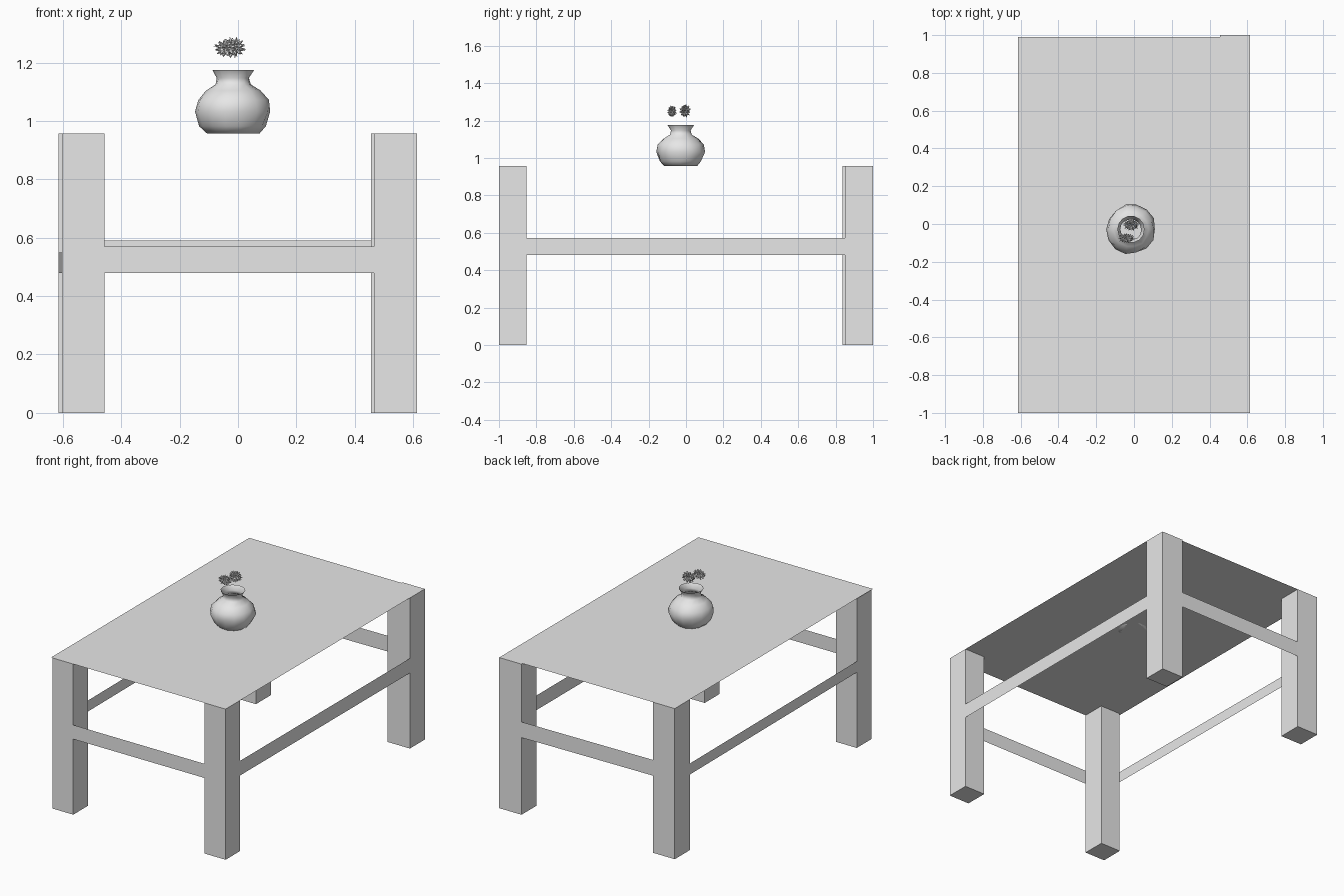
import bpy, bmesh, math, random
from mathutils import Vector

cube = bpy.data.objects.get("Cube")
if cube:
    bpy.data.objects.remove(cube, do_unlink=True)
random.seed(4)

grey = bpy.data.materials.new("plain_grey")
grey.use_nodes = True
grey.diffuse_color = (0.8, 0.8, 0.8, 1)
grey.node_tree.nodes["Principled BSDF"].inputs["Base Color"].default_value = (0.8, 0.8, 0.8, 1)

TOP = 0.957


def finish(name, bm, smooth=False):
    mesh = bpy.data.meshes.new(name)
    bmesh.ops.recalc_face_normals(bm, faces=bm.faces)
    for f in bm.faces:
        f.smooth = smooth
    bm.to_mesh(mesh)
    bm.free()
    mesh.materials.append(grey)
    obj = bpy.data.objects.new(name, mesh)
    bpy.context.collection.objects.link(obj)
    return obj


def box(name, low, high):
    bm = bmesh.new()
    bmesh.ops.create_cube(bm, size=1)
    for v in bm.verts:
        v.co = Vector([low[i] if v.co[i] < 0 else high[i] for i in range(3)])
    return finish(name, bm)


def sheet(name, points):
    bm = bmesh.new()
    bm.faces.new([bm.verts.new(p) for p in points])
    return finish(name, bm)


def rail(name, start, end, low, high):
    sheet(name, [(*start, low), (*end, low), (*end, high), (*start, high)])


# Four square legs
legs = {
    "front_right_leg": (-0.603, -0.458, -1, -0.853),
    "front_left_leg": (0.466, 0.613, -1, -0.853),
    "back_right_leg": (-0.614, -0.46, 0.837, 0.99),
    "back_left_leg": (0.456, 0.613, 0.85, 1),
}
for name, (x0, x1, y0, y1) in legs.items():
    box(name, (x0, y0, 0), (x1, y1, TOP))

# Thin rails flush with the outer leg faces
rail("front_rail", (-0.458, -1), (0.466, -1), 0.48, 0.57)
rail("back_rail", (-0.46, 0.99), (0.456, 1), 0.49, 0.59)
rail("left_rail", (0.613, -0.853), (0.613, 0.85), 0.48, 0.573)
rail("right_rail", (-0.603, -0.853), (-0.614, 0.837), 0.48, 0.55)

# Paper-thin table top
sheet("table_top", [(-0.614, -1, TOP), (0.613, -1, TOP), (0.613, 0.99, TOP), (-0.614, 0.99, TOP)])

# Lumpy open vase, lathed from a profile with slight dents
profile = [(0.09, 0), (0.117, 0.025), (0.133, 0.075), (0.125, 0.115),
           (0.095, 0.147), (0.062, 0.168), (0.056, 0.19), (0.072, 0.218)]
SIDES = 14
bm = bmesh.new()
rings = []
for i, (r, z) in enumerate(profile):
    ring = []
    for k in range(SIDES):
        a = 2 * math.pi * k / SIDES
        dent = random.uniform(0.93, 1.02) if 0 < i < len(profile) - 1 else 1
        ring.append(bm.verts.new((-0.016 + r * dent * math.cos(a),
                                  -0.028 + r * dent * math.sin(a), TOP + z)))
    rings.append(ring)
for lower, upper in zip(rings, rings[1:]):
    for k in range(SIDES):
        n = (k + 1) % SIDES
        bm.faces.new((lower[k], lower[n], upper[n], upper[k]))
bm.faces.new(rings[0][::-1])
finish("vase", bm, smooth=True)


# Spiky flower heads hovering above the vase
def flower(name, centre, size):
    bm = bmesh.new()
    bmesh.ops.create_icosphere(bm, subdivisions=2, radius=0.6)
    tips = bmesh.ops.poke(bm, faces=bm.faces[:])["verts"]
    for v in tips:
        v.co = v.co.normalized() * random.uniform(0.85, 1.05)
    for v in bm.verts:
        v.co = Vector([centre[i] + v.co[i] * size[i] for i in range(3)])
    finish(name, bm)


flower("front_flower", (-0.04, -0.075, 1.25), (0.045, 0.028, 0.033))
flower("back_flower", (-0.015, -0.005, 1.252), (0.045, 0.032, 0.037))
